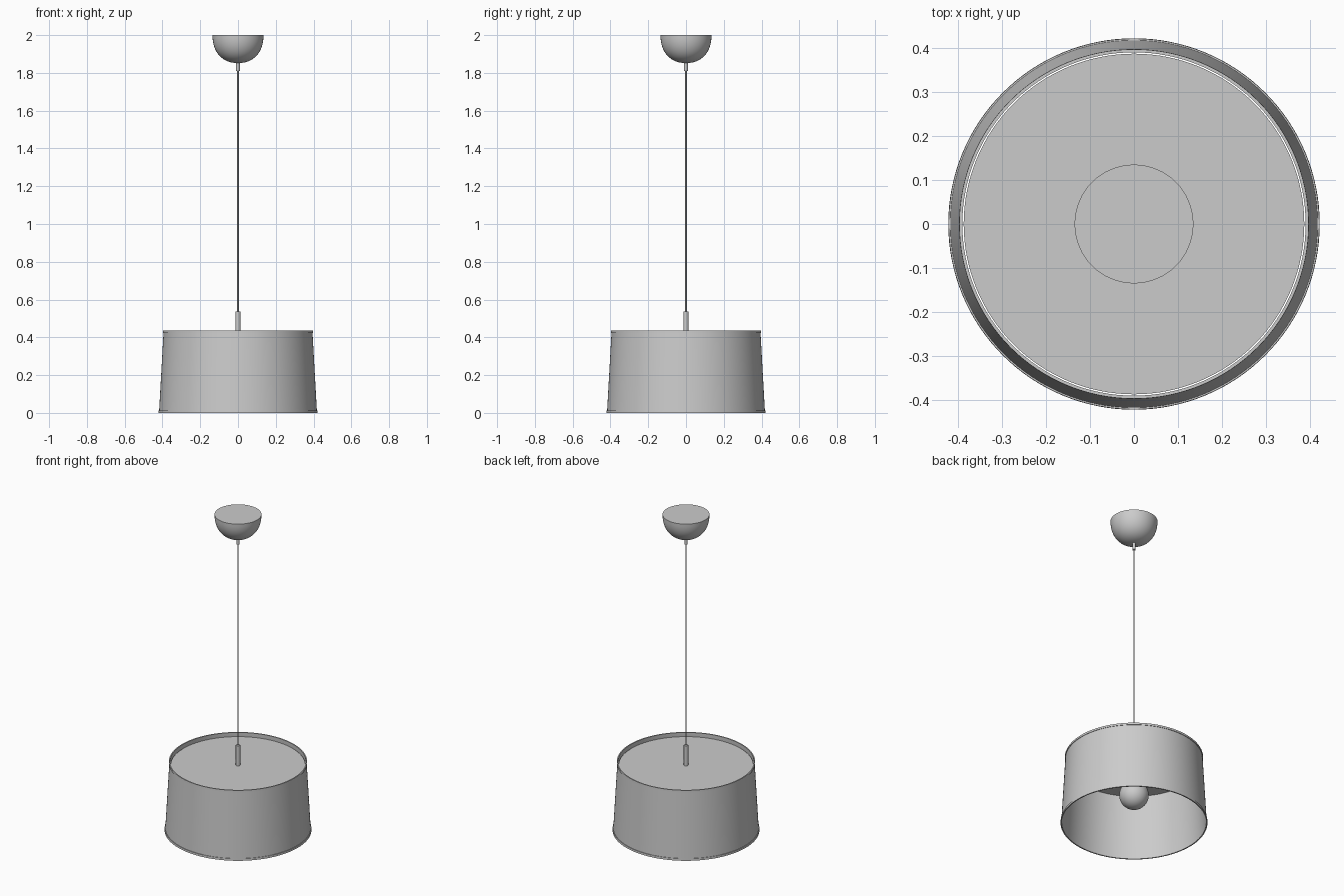
import bpy, bmesh, math

if "Cube" in bpy.data.objects:
    bpy.data.objects.remove(bpy.data.objects["Cube"])


def lathe(name, profile, segments=64, closed=False, angle=35):
    """Revolve (radius, z) points around the z axis."""
    bm = bmesh.new()
    rings = []
    for r, z in profile:
        if r < 1e-6:
            rings.append([bm.verts.new((0, 0, z))])
        else:
            rings.append([bm.verts.new((r * math.cos(2 * math.pi * i / segments),
                                        r * math.sin(2 * math.pi * i / segments), z))
                          for i in range(segments)])
    pairs = list(zip(rings, rings[1:]))
    if closed:
        pairs.append((rings[-1], rings[0]))
    for a, b in pairs:
        for i in range(segments):
            j = (i + 1) % segments
            if len(a) == 1:
                bm.faces.new((a[0], b[j], b[i]))
            elif len(b) == 1:
                bm.faces.new((a[i], a[j], b[0]))
            else:
                bm.faces.new((a[i], a[j], b[j], b[i]))
    bmesh.ops.recalc_face_normals(bm, faces=bm.faces)
    mesh = bpy.data.meshes.new(name)
    bm.to_mesh(mesh)
    bm.free()
    obj = bpy.data.objects.new(name, mesh)
    bpy.context.collection.objects.link(obj)
    bpy.ops.object.select_all(action='DESELECT')
    obj.select_set(True)
    bpy.context.view_layer.objects.active = obj
    bpy.ops.object.shade_smooth_by_angle(angle=math.radians(angle))
    return obj


def rod(name, radius, z0, z1, segments=24):
    return lathe(name, [(0, z0), (radius, z0), (radius, z1), (0, z1)], segments)


# Ceiling canopy: rounded cup with a flat top
cup = [(0, 2.0)]
for i in range(17):
    t = math.pi / 2 * i / 16
    cup.append((0.135 * max(math.cos(t), 0) ** 0.9, 2.0 - 0.148 * math.sin(t) ** 0.9))
lathe("ceiling_canopy", cup)

# Cord grip, cord and stem
rod("cord_grip", 0.010, 1.81, 1.856)
rod("cord", 0.004, 0.53, 1.82, 16)
rod("stem", 0.013, 0.40, 0.538)

# Tapered drum shade, open at both ends
lathe("shade", [(0.418, 0.004), (0.394, 0.432), (0.391, 0.432), (0.415, 0.004)],
      128, closed=True)

# Trim bands wrapping the shade edges
for name, r0, z0, r1, z1 in (("bottom_trim", 0.422, 0.0, 0.4212, 0.013),
                             ("top_trim", 0.3975, 0.422, 0.397, 0.435)):
    lathe(name, [(r0, z0), (r1, z1), (r1 - 0.007, z1), (r0 - 0.007, z0)],
          128, closed=True)

# Recessed disc closing the top, with a narrow gap to the shade
lathe("top_disc", [(0, 0.398), (0.387, 0.398), (0.387, 0.41), (0, 0.41)], 128)

# Lamp socket and globe bulb
rod("lamp_socket", 0.03, 0.29, 0.40, 32)
bulb = [(0, 0.30), (0.028, 0.30)]
for i in range(21):
    t = math.radians(25 + 155 * i / 20)
    bulb.append((0.085 * math.sin(t) if i < 20 else 0, 0.183 + 0.085 * math.cos(t)))
lathe("globe_bulb", bulb, 48)
